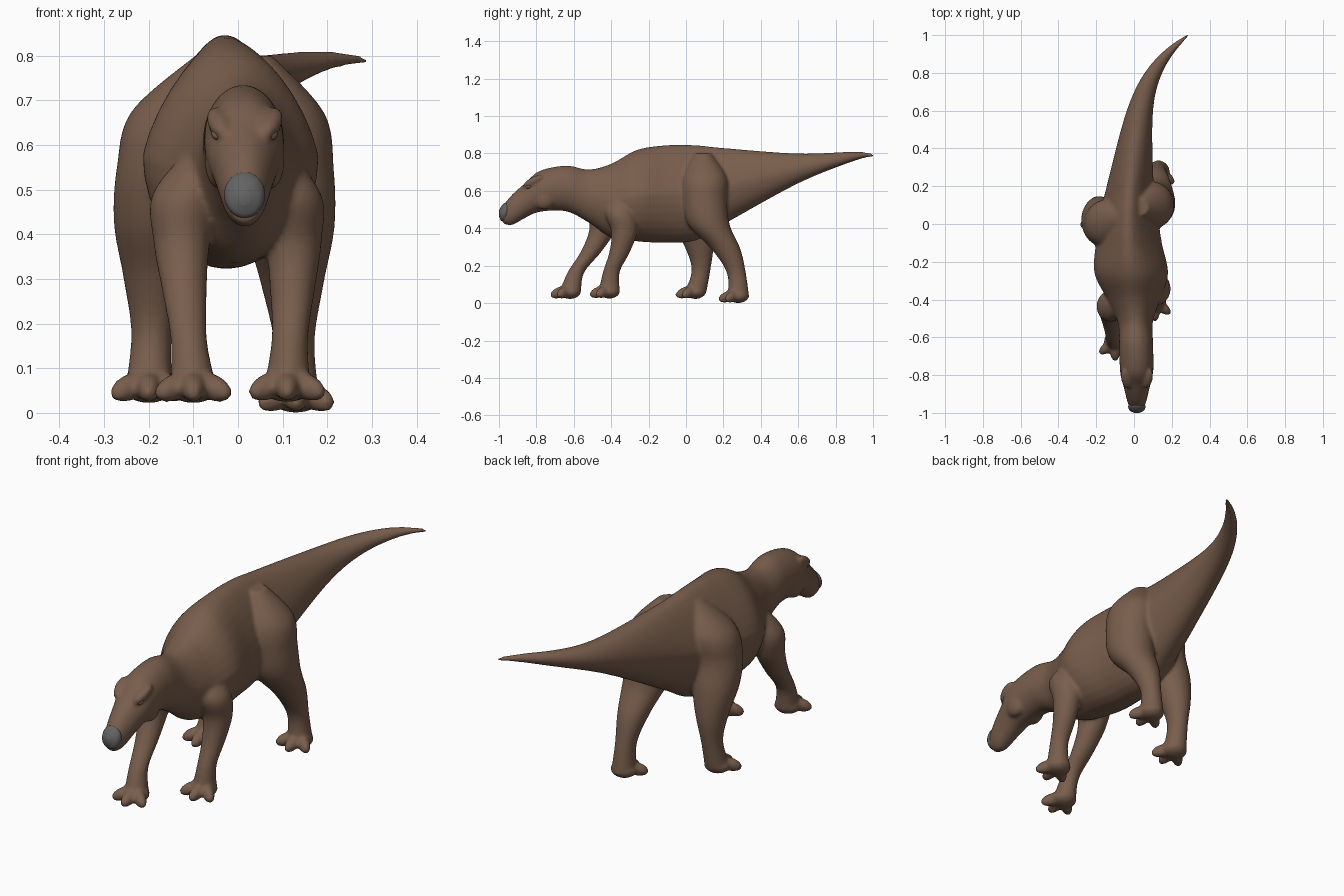
import bpy, bmesh, math
from mathutils import Vector, Matrix

cube = bpy.data.objects.get("Cube")
if cube:
    bpy.data.objects.remove(cube)


def material(name, red, green, blue):
    colour = (red, green, blue, 1)
    mat = bpy.data.materials.new(name)
    mat.use_nodes = True
    mat.diffuse_color = colour
    mat.node_tree.nodes["Principled BSDF"].inputs["Base Color"].default_value = colour
    return mat


brown = material("brown hide", 0.19, 0.112, 0.073)
grey = material("grey horn", 0.125, 0.125, 0.128)
angles = [math.tau * step / 32 for step in range(32)]


def blend(before, start, end, after, t):
    """Smooth curve from start to end, with slopes set by the neighbours."""
    leave, arrive = (end - before) / 2, (after - start) / 2
    rise = end - start
    return start + t * (leave + t * (3 * rise - 2 * leave - arrive
                                     + t * (leave + arrive - 2 * rise)))


def spline(rows, steps=8):
    """Fill in smooth rows between the given rows."""
    padded = [rows[0], *rows, rows[-1]]
    filled = []
    for group in zip(padded, padded[1:], padded[2:], padded[3:]):
        for step in range(steps):
            filled.append([blend(*values, step / steps) for values in zip(*group)])
    return filled + [rows[-1]]


def loft(bm, rings):
    """Skin a list of point rings and cap both ends."""
    loops = [[bm.verts.new(point) for point in ring] for ring in rings]
    for near, far in zip(loops, loops[1:]):
        for i in range(len(near)):
            bm.faces.new((near[i - 1], near[i], far[i], far[i - 1]))
    bm.faces.new(loops[0])
    bm.faces.new(loops[-1])


def trunk(bm, rows):
    """Upright sections, peaked along the back: y, half width, top, bottom."""
    rings = []
    for y, width, top, bottom in spline(rows):
        hump = math.exp(-(y / 0.4) ** 2)
        centre = 0.015 - 0.045 * hump + 0.27 * max(0, y) ** 5
        middle, height = (top + bottom) / 2, (top - bottom) / 2
        ring = []
        for angle in angles:
            rise = math.sin(angle)
            narrow = 1 - 0.4 * hump * max(0, rise)
            ring.append((centre + width * narrow * math.cos(angle), y, middle + height * rise))
        rings.append(ring)
    loft(bm, rings)


def blob(bm, centre, size, yaw=0, tilt=0):
    matrix = (Matrix.Translation(centre) @ Matrix.Rotation(yaw, 4, 'Z')
              @ Matrix.Rotation(tilt, 4, 'X') @ Matrix.Diagonal((*size, 1)))
    bmesh.ops.create_uvsphere(bm, u_segments=24, v_segments=14, radius=1, matrix=matrix)


def foot(bm, x, y, floor):
    """Sole pad with three spread toes sloping down from the ankle."""
    sole = Vector((x, y, floor + 0.036))
    blob(bm, sole, (0.06, 0.055, 0.036))
    for yaw in (-0.9, 0, 0.9):
        forward = Vector((math.sin(yaw), -math.cos(yaw), 0))
        blob(bm, sole + forward * 0.052, (0.027, 0.058, 0.03), yaw, 0.35)


def leg(bm, top, floor, hip_x, foot_x, radii, depths):
    """Level oval sections from a hip leaning into the body down to the foot."""
    ankle = floor + 0.03
    last = len(radii) - 1
    rows = []
    for i, (radius, y) in enumerate(zip(radii, depths)):
        down = i / last
        lean = 1 - 0.65 * (1 - down) ** 6
        x = lean * (hip_x + (foot_x - hip_x) * down)
        rows.append((x, y, top + (ankle - top) * down, radius))
    rings = []
    for x, y, z, radius in spline(rows):
        rings.append([(x + radius * math.cos(angle), y + 1.1 * radius * math.sin(angle), z)
                      for angle in angles])
    loft(bm, rings)
    foot(bm, foot_x, depths[-1], floor)


def finish(name, bm, mat):
    bmesh.ops.recalc_face_normals(bm, faces=bm.faces)
    mesh = bpy.data.meshes.new(name)
    bm.to_mesh(mesh)
    bm.free()
    mesh.materials.append(mat)
    mesh.shade_smooth()
    part = bpy.data.objects.new(name, mesh)
    bpy.context.collection.objects.link(part)
    return part


body = bmesh.new()

# Tail, torso, neck and head
trunk(body, [
    (1, .01, .8, .78), (.9, .035, .81, .76), (.6, .07, .8, .64), (.2, .125, .83, .42),
    (.05, .155, .845, .335), (-.1, .175, .845, .322), (-.26, .195, .82, .33),
    (-.4, .14, .745, .35), (-.52, .093, .715, .43), (-.64, .09, .735, .49),
    (-.78, .088, .708, .488), (-.86, .07, .642, .455), (-.93, .053, .58, .417),
    (-.98, .036, .52, .425)])

# Brows and cheeks
for side in (-1, 1):
    blob(body, (0.015 + side * 0.058, -0.82, 0.65), (0.026, 0.06, 0.022), side * -0.25, 0.5)
    blob(body, (0.015 + side * 0.055, -0.76, 0.56), (0.034, 0.06, 0.06))

# Front legs: left planted, right stepping forward
arm = (.05, .075, .063, .05, .041, .053)
leg(body, 0.6, 0.024, 0.14, 0.11, arm, (-.33, -.35, -.33, -.355, -.4, -.41))
leg(body, 0.6, 0.022, -0.15, -0.1, arm, (-.4, -.43, -.45, -.51, -.59, -.62))

# Hind legs: left stretched back, right under the body
thigh = (.04, .108, .108, .1, .07, .046, .053)
leg(body, 0.8, 0, 0.105, 0.13, thigh, (.09, .1, .1, .125, .215, .27, .28))
leg(body, 0.8, 0.022, -0.16, -0.2, thigh, (.03, .01, 0, .03, .07, .08, .05))

# Fuse the parts into one smooth skin
skin = finish("body", body, brown)
fuse = skin.modifiers.new("fuse", 'REMESH')
fuse.mode = 'VOXEL'
fuse.voxel_size = 0.008
fuse.use_smooth_shade = True
relax = skin.modifiers.new("relax", 'SMOOTH')
relax.factor = 0.5
relax.iterations = 8

# Horny beak over the muzzle tip
beak = bmesh.new()
trunk(beak, [(-.95, .04, .54, .45), (-.968, .046, .537, .438),
             (-.988, .037, .517, .44), (-1, .013, .495, .465)])
finish("beak", beak, grey)

# Eyes under the brows
for side, name in ((1, "left_eye"), (-1, "right_eye")):
    eye = bmesh.new()
    blob(eye, (0.015 + side * 0.062, -0.84, 0.624), (0.012, 0.018, 0.012), side * -0.3, 0.4)
    finish(name, eye, brown)
